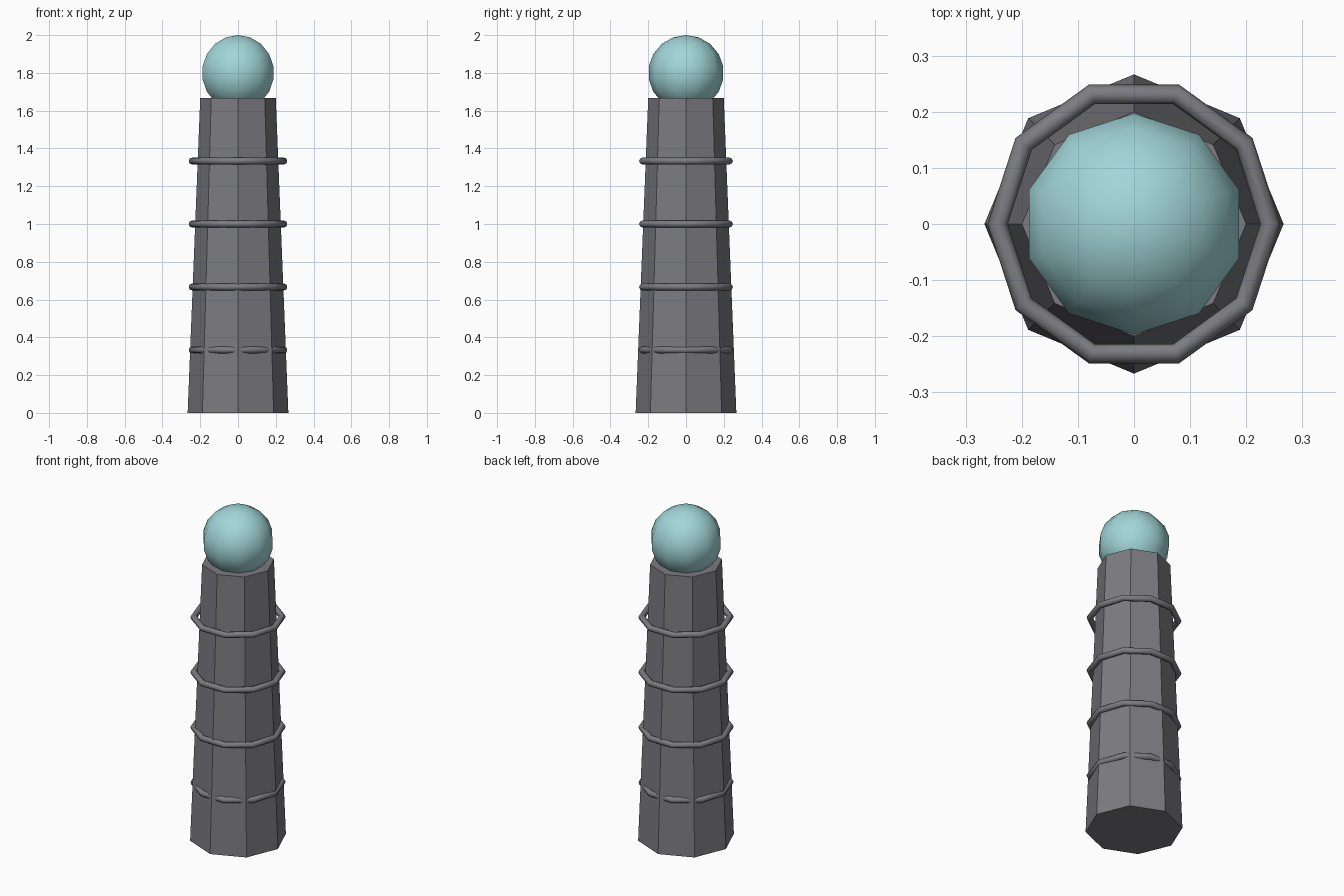
import bpy
import bmesh
import math

cube = bpy.data.objects.get("Cube")
if cube:
    bpy.data.objects.remove(cube, do_unlink=True)


def make_material(name, rgb):
    mat = bpy.data.materials.new(name)
    mat.use_nodes = True
    mat.diffuse_color = (*rgb, 1)
    mat.node_tree.nodes["Principled BSDF"].inputs["Base Color"].default_value = (*rgb, 1)
    return mat


def finish(name, mat, smooth):
    obj = bpy.context.object
    obj.name = name
    obj.data.name = name
    obj.data.materials.append(mat)
    if smooth:
        bpy.ops.object.shade_smooth()
    return obj


stone = make_material("dark grey stone", (0.2, 0.2, 0.22))
crystal = make_material("pale teal crystal", (0.36, 0.67, 0.69))

UNIT = 1 / 3
HEIGHT = 5 * UNIT

# Tapered eight-sided shaft, corners on the x and y axes
bpy.ops.mesh.primitive_cone_add(vertices=8, radius1=0.8 * UNIT, radius2=0.6 * UNIT,
                                depth=HEIGHT, location=(0, 0, HEIGHT / 2))
finish("tower_shaft", stone, False)

# Equal bands, sinking into the shaft as it widens downward
for i in range(1, 5):
    bpy.ops.mesh.primitive_torus_add(major_segments=10, minor_segments=8,
                                     major_radius=0.243, minor_radius=0.018,
                                     location=(0, 0, i * UNIT))
    finish(f"band_{i}", stone, True)

# Orb resting in the top of the shaft
bpy.ops.mesh.primitive_uv_sphere_add(segments=10, ring_count=9, radius=0.6 * UNIT,
                                     location=(0, 0, 5.4 * UNIT))
finish("orb", crystal, True)
